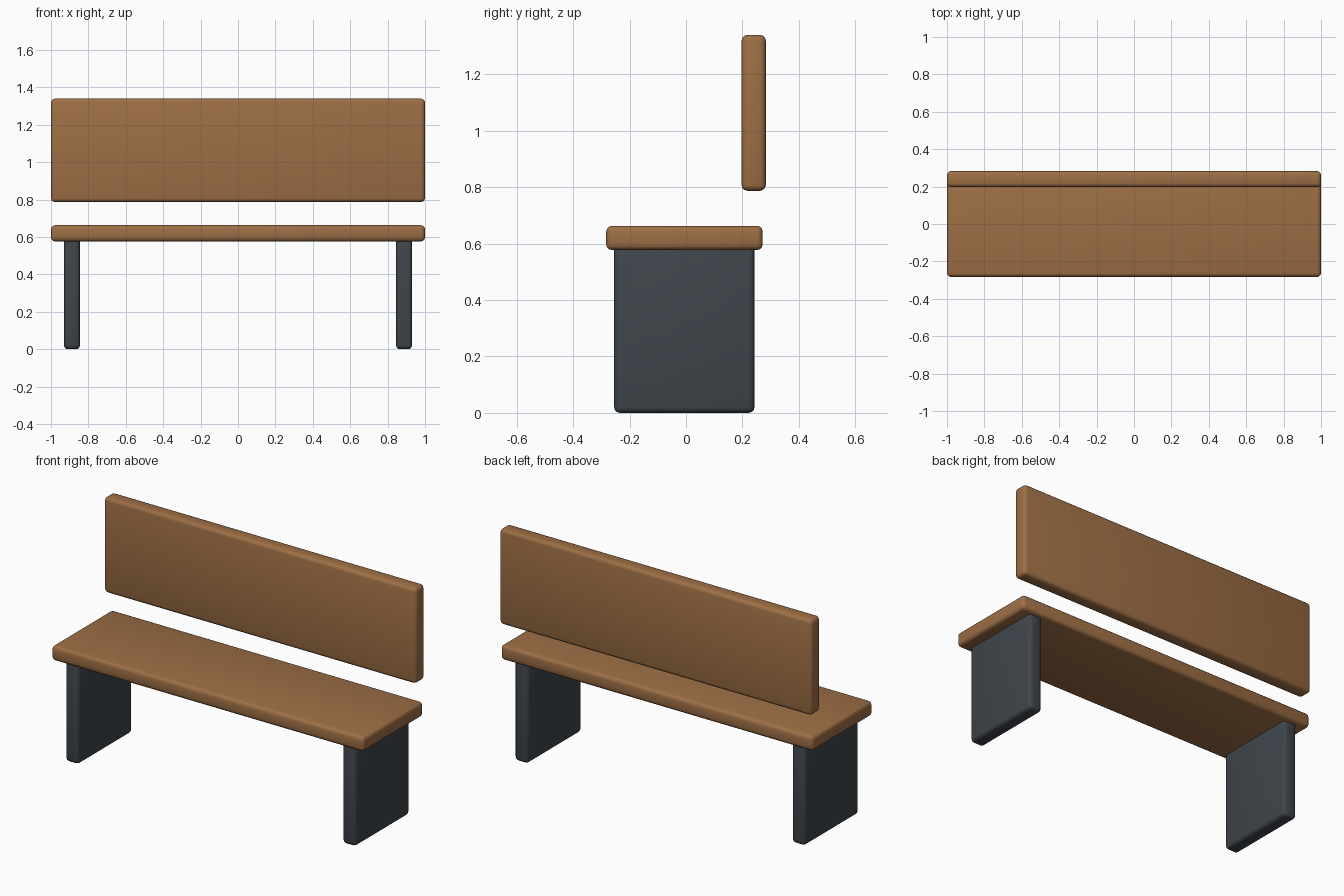
import bpy
import math

cube = bpy.data.objects.get("Cube")
if cube:
    bpy.data.objects.remove(cube, do_unlink=True)


def make_material(name, color):
    mat = bpy.data.materials.new(name)
    mat.use_nodes = True
    mat.diffuse_color = color
    mat.node_tree.nodes["Principled BSDF"].inputs["Base Color"].default_value = color
    return mat


def board(name, low, high, mat):
    """Rounded board spanning two opposite corners."""
    center = [(a + b) / 2 for a, b in zip(low, high)]
    bpy.ops.mesh.primitive_cube_add(size=1, location=center)
    obj = bpy.context.object
    obj.name = name
    obj.scale = [b - a for a, b in zip(low, high)]
    bpy.ops.object.transform_apply(location=False, rotation=False, scale=True)
    bevel = obj.modifiers.new("rounded_edges", "BEVEL")
    bevel.width = 0.021
    bevel.segments = 3
    bpy.ops.object.modifier_apply(modifier=bevel.name)
    bpy.ops.object.shade_smooth_by_angle(angle=math.radians(40))
    obj.data.materials.append(mat)
    return obj


wood = make_material("brown wood", (0.34, 0.158, 0.06, 1))
metal = make_material("dark grey metal", (0.05, 0.06, 0.072, 1))

# Seat and backrest planks
board("seat", (-1, -0.283, 0.577), (1, 0.272, 0.663), wood)
board("backrest", (-1, 0.197, 0.787), (1, 0.283, 1.34), wood)

# Slab legs, tops sunk into the seat
for side, x in (("left", 0.888), ("right", -0.888)):
    board(side + "_leg", (x - 0.043, -0.255, 0), (x + 0.043, 0.243, 0.61), metal)
